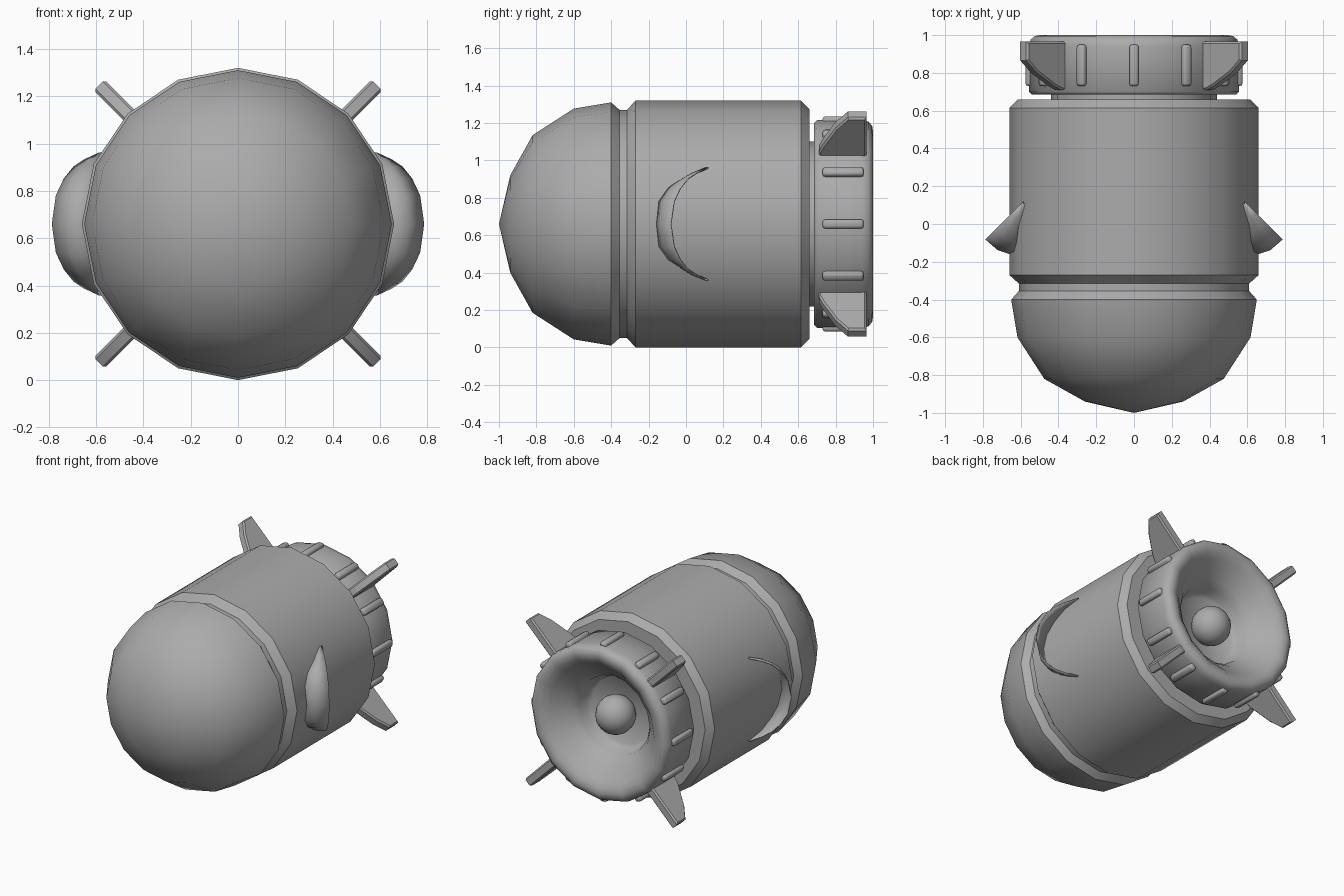
import bpy, bmesh, math
from mathutils import Matrix, Vector

if "Cube" in bpy.data.objects:
    bpy.data.objects.remove(bpy.data.objects["Cube"])

AXIS_Z = 0.66
grey = bpy.data.materials.new("grey metal")
grey.diffuse_color = (0.41, 0.41, 0.41, 1)
grey.use_nodes = True
grey.node_tree.nodes["Principled BSDF"].inputs["Base Color"].default_value = grey.diffuse_color


def finish(bm, name, angle=35):
    bmesh.ops.remove_doubles(bm, verts=bm.verts, dist=1e-5)
    bmesh.ops.recalc_face_normals(bm, faces=bm.faces)
    mesh = bpy.data.meshes.new(name)
    bm.to_mesh(mesh)
    bm.free()
    mesh.materials.append(grey)
    ob = bpy.data.objects.new(name, mesh)
    bpy.context.collection.objects.link(ob)
    bpy.ops.object.select_all(action='DESELECT')
    ob.select_set(True)
    bpy.context.view_layer.objects.active = ob
    bpy.ops.object.shade_smooth_by_angle(angle=math.radians(angle))
    return ob


def lathe(name, profile, sides=16, angle=35):
    """Revolve (radius, y) points around the long axis."""
    bm = bmesh.new()
    rings = []
    for r, y in profile:
        rings.append([bm.verts.new((r * math.sin(2 * math.pi * i / sides), y,
                                    AXIS_Z + r * math.cos(2 * math.pi * i / sides)))
                      for i in range(sides)] if r > 0 else [bm.verts.new((0, y, AXIS_Z))])
    for a, b in zip(rings, rings[1:]):
        for i in range(sides):
            j = (i + 1) % sides
            quad = [a[i % len(a)], a[j % len(a)], b[j % len(b)], b[i % len(b)]]
            bm.faces.new(list(dict.fromkeys(quad)))
    return finish(bm, name, angle)


def place(bm, degrees):
    """Turn a part built pointing up around the long axis."""
    turn = Matrix.Translation((0, 0, AXIS_Z)) @ Matrix.Rotation(math.radians(degrees), 4, 'Y')
    bmesh.ops.transform(bm, matrix=turn, verts=bm.verts)


# main body
lathe("nose", [(0, -1), (0.26, -0.94), (0.475, -0.82), (0.617, -0.60),
               (0.65, -0.40), (0.61, -0.355)])
lathe("groove_band", [(0.61, -0.355), (0.61, -0.315)])
lathe("body", [(0.61, -0.315), (0.66, -0.27), (0.66, 0.615), (0.615, 0.66), (0.40, 0.66)])
lathe("neck", [(0.44, 0.65), (0.44, 0.70)])

# rear nozzle with a rounded lip and flared throat
lathe("nozzle", [(0.40, 0.685), (0.54, 0.685), (0.555, 0.70), (0.555, 0.94), (0.548, 0.975),
                 (0.525, 0.995), (0.495, 1.0), (0.46, 0.99), (0.42, 0.96), (0.37, 0.91),
                 (0.32, 0.865), (0.28, 0.81), (0.27, 0.75), (0.24, 0.72), (0, 0.72)], 16, 50)
bm = bmesh.new()
bmesh.ops.create_uvsphere(bm, u_segments=16, v_segments=10, radius=0.135,
                          matrix=Matrix.Translation((0, 0.80, AXIS_Z)))
finish(bm, "nozzle_core")

# grip ridges around the nozzle
for k in range(12):
    bm = bmesh.new()
    bmesh.ops.create_cube(bm, size=1, matrix=Matrix.Translation((0, 0.84, 0.545))
                          @ Matrix.Diagonal((0.05, 0.22, 0.06, 1)))
    bmesh.ops.bevel(bm, geom=bm.edges[:], offset=0.015, segments=2, affect='EDGES', profile=0.5)
    place(bm, k * 30)
    finish(bm, f"ridge_{k + 1}", 50)

# four tail fins
fin_profile = [(0.71, 0.48), (0.71, 0.57), (0.73, 0.62), (0.76, 0.675), (0.80, 0.75),
               (0.866, 0.83), (0.965, 0.83), (0.965, 0.48)]
for k in range(4):
    bm = bmesh.new()
    face = bm.faces.new([bm.verts.new((-0.032, y, r)) for y, r in fin_profile])
    out = bmesh.ops.extrude_face_region(bm, geom=[face])["geom"]
    bmesh.ops.translate(bm, vec=(0.064, 0, 0),
                        verts=[v for v in out if isinstance(v, bmesh.types.BMVert)])
    rim = [e for e in bm.edges if abs(e.verts[0].co.x - e.verts[1].co.x) < 1e-4
           and max(v.co.z for v in e.verts) > 0.56]
    bmesh.ops.bevel(bm, geom=rim, offset=0.01, segments=1, affect='EDGES')
    place(bm, 45 + 90 * k)
    finish(bm, f"tail_fin_{k + 1}", 30)

# curved side scoops: (height offset, rim x, base x, base y)
half = [(0.0, 0.785, 0.63, -0.165), (0.12, 0.768, 0.62, -0.148), (0.19, 0.735, 0.60, -0.10),
        (0.24, 0.695, 0.58, -0.02), (0.27, 0.65, 0.57, 0.04), (0.30, 0.585, 0.56, 0.12)]
rows = [(-h, a, b, c) for h, a, b, c in half[:0:-1]] + half
for side, label in ((1, "right"), (-1, "left")):
    bm = bmesh.new()
    strips = []
    for h, rim_x, base_x, base_y in rows:
        rim = Vector((rim_x, 0.705 - rim_x, AXIS_Z + h))
        base = Vector((base_x, base_y, AXIS_Z + h))
        mid = (rim + base) / 2 + Vector((0.012, -0.014, 0))
        strips.append([bm.verts.new((side * p.x, p.y, p.z)) for p in (base, mid, rim)])
    for a, b in zip(strips, strips[1:]):
        for i in range(2):
            bm.faces.new((a[i], a[i + 1], b[i + 1], b[i]))
    scoop = finish(bm, f"{label}_scoop", 40)
    shell = scoop.modifiers.new("thickness", 'SOLIDIFY')
    shell.thickness = 0.006
    shell.offset = 0
